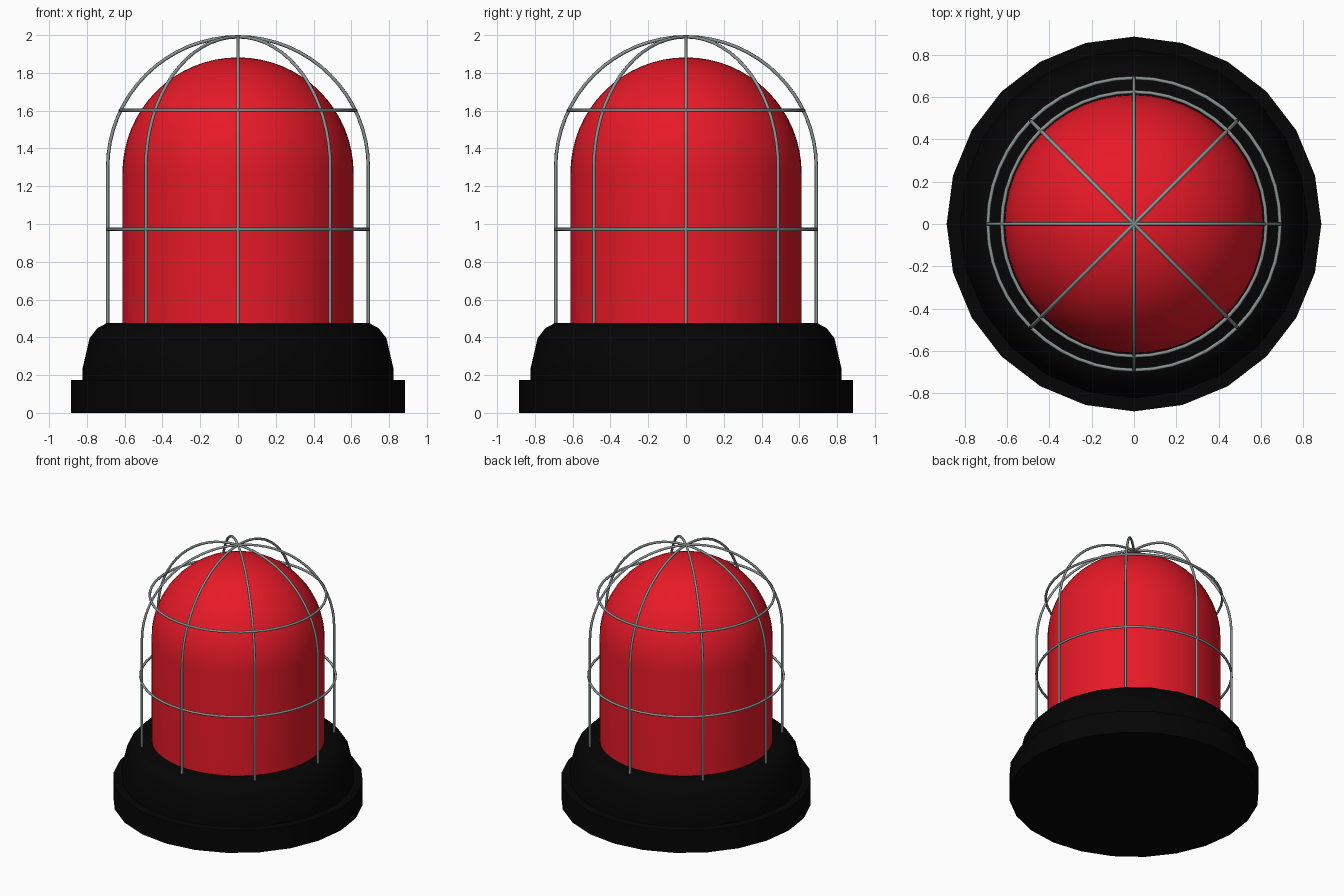
import bpy, bmesh, math
from mathutils import Vector

if "Cube" in bpy.data.objects:
    bpy.data.objects.remove(bpy.data.objects["Cube"])


def material(name, rgb):
    m = bpy.data.materials.new(name)
    m.diffuse_color = (*rgb, 1)
    m.use_nodes = True
    m.node_tree.nodes["Principled BSDF"].inputs["Base Color"].default_value = m.diffuse_color
    return m


RED = material("signal red", (0.80, 0.010, 0.021))
BLACK = material("matte black", (0.0013, 0.0013, 0.0013))
STEEL = material("wire grey", (0.26, 0.30, 0.295))


def finish(name, bm, mat, angle):
    bmesh.ops.remove_doubles(bm, verts=bm.verts, dist=1e-5)
    bmesh.ops.recalc_face_normals(bm, faces=bm.faces)
    me = bpy.data.meshes.new(name)
    bm.to_mesh(me)
    bm.free()
    me.materials.append(mat)
    ob = bpy.data.objects.new(name, me)
    bpy.context.collection.objects.link(ob)
    bpy.ops.object.select_all(action='DESELECT')
    ob.select_set(True)
    bpy.context.view_layer.objects.active = ob
    bpy.ops.object.shade_smooth_by_angle(angle=math.radians(angle))
    return ob


def lathe(name, profile, mat, steps, angle=35):
    bm = bmesh.new()
    vs = [bm.verts.new((r, 0, z)) for r, z in profile]
    es = [bm.edges.new(p) for p in zip(vs, vs[1:])]
    bmesh.ops.spin(bm, geom=vs + es, cent=(0, 0, 0), axis=(0, 0, 1),
                   angle=math.tau, steps=steps)
    return finish(name, bm, mat, angle)


def arc(radius, z, n):
    return [(radius * math.cos(i * math.pi / 2 / n) if i < n else 0,
             z + radius * math.sin(i * math.pi / 2 / n)) for i in range(n + 1)]


WIRE, CAGE_R, CAGE_Z = 0.009, 0.69, 1.301


def tube(name, path, side, sides=8):
    """Round wire along a planar path; side is the plane's normal."""
    bm = bmesh.new()
    rings = []
    for i, p in enumerate(path):
        t = (path[min(i + 1, len(path) - 1)] - path[max(i - 1, 0)]).normalized()
        n = t.cross(side)
        rings.append([bm.verts.new(p + WIRE * (math.cos(a) * n + math.sin(a) * side))
                      for a in (math.tau * k / sides for k in range(sides))])
    for a, b in zip(rings, rings[1:]):
        for k in range(sides):
            j = (k + 1) % sides
            bm.faces.new((a[k], a[j], b[j], b[k]))
    bm.faces.new(rings[0])
    bm.faces.new(rings[-1])
    return finish(name, bm, STEEL, 50)


# Stepped mounting base
lathe("base", [(0, 0), (0.885, 0), (0.885, 0.175), (0.823, 0.175), (0.823, 0.235),
               (0.786, 0.395), (0.745, 0.448), (0.695, 0.475), (0, 0.475)],
      BLACK, 24, 50)

# Red lens dome
lathe("lens_dome", [(0.612, 0.47)] + arc(0.612, 1.27, 16), RED, 48)

# Four full hoops over the dome
half = [(CAGE_R, 0.465)] + arc(CAGE_R, CAGE_Z, 16)
outline = half + [(-r, z) for r, z in reversed(half[:-1])]
for i in range(4):
    a = i * math.pi / 4
    path = [Vector((r * math.cos(a), r * math.sin(a), z)) for r, z in outline]
    tube(f"cage_hoop_{i + 1}", path, Vector((-math.sin(a), math.cos(a), 0)))

# Two horizontal cage rings
for name, r, z in (("lower_cage_ring", CAGE_R, 0.972), ("upper_cage_ring", 0.624, 1.602)):
    section = [(r + WIRE * math.cos(math.tau * k / 8), z + WIRE * math.sin(math.tau * k / 8))
               for k in range(9)]
    lathe(name, section, STEEL, 48, 50)
